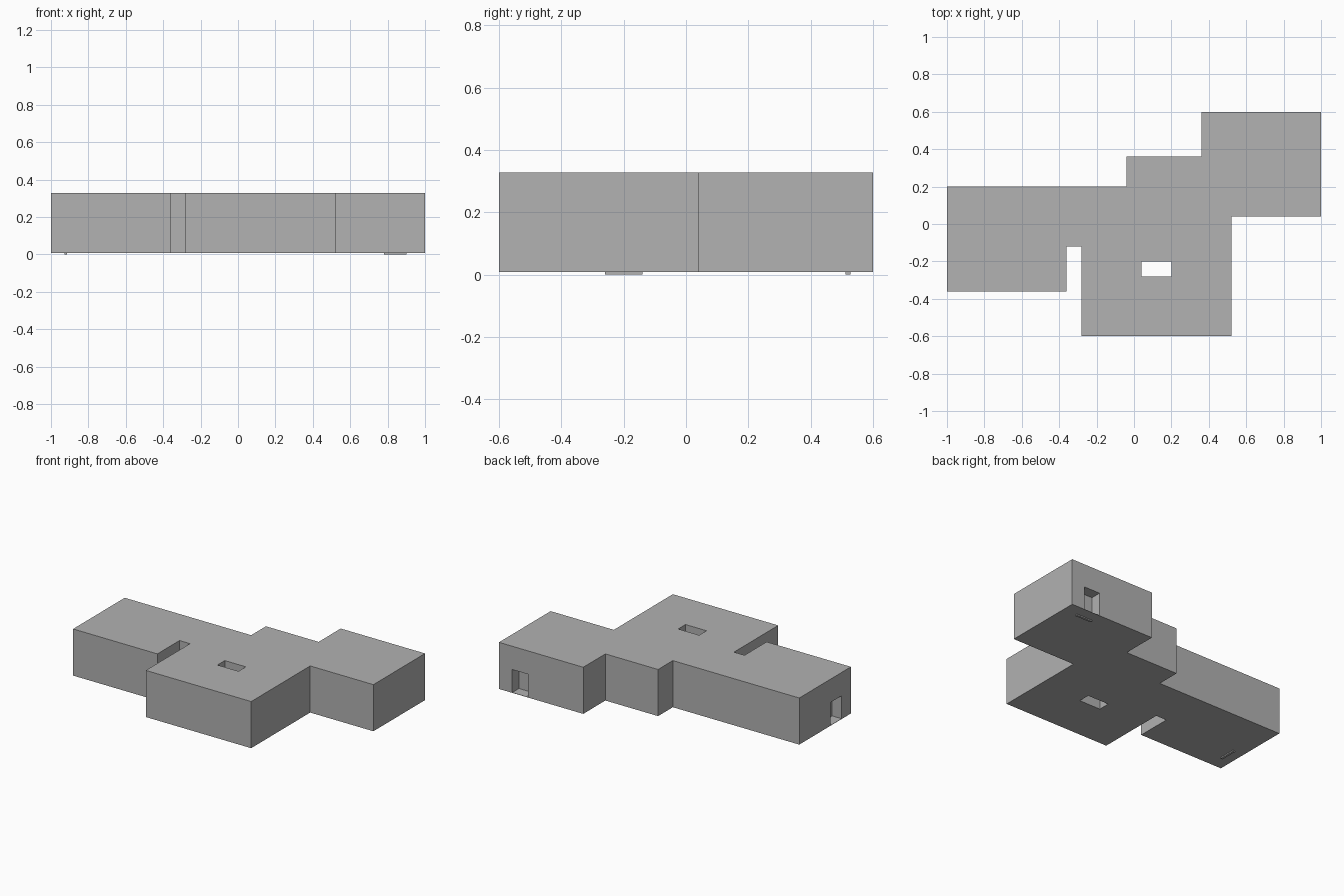
import bpy
import bmesh
from mathutils import Vector

old = bpy.data.objects.get("Cube")
if old:
    bpy.data.objects.remove(old, do_unlink=True)

FLOOR, ROOF, DOOR_TOP = 0.008, 0.328, 0.168

grey = bpy.data.materials.new("plain_grey")
grey.use_nodes = True
colour = (0.445, 0.445, 0.445, 1)
grey.diffuse_color = colour
grey.node_tree.nodes["Principled BSDF"].inputs["Base Color"].default_value = colour


def prism(name, outline, bottom, top):
    """Extrude a flat outline between two heights."""
    bm = bmesh.new()
    face = bm.faces.new([bm.verts.new((x, y, bottom)) for x, y in outline])
    result = bmesh.ops.extrude_face_region(bm, geom=[face])
    raised = [g for g in result["geom"] if isinstance(g, bmesh.types.BMVert)]
    bmesh.ops.translate(bm, verts=raised, vec=Vector((0, 0, top - bottom)))
    bmesh.ops.recalc_face_normals(bm, faces=bm.faces)
    mesh = bpy.data.meshes.new(name)
    bm.to_mesh(mesh)
    bm.free()
    mesh.materials.append(grey)
    obj = bpy.data.objects.new(name, mesh)
    bpy.context.collection.objects.link(obj)
    return obj


def box(name, x0, x1, y0, y1, bottom, top):
    return prism(name, [(x0, y0), (x1, y0), (x1, y1), (x0, y1)], bottom, top)


def cut(target, cutter):
    """Subtract the cutter, then discard it."""
    cutter.hide_render = True
    mod = target.modifiers.new("cut", 'BOOLEAN')
    mod.operation = 'DIFFERENCE'
    mod.solver = 'EXACT'
    mod.object = cutter
    bpy.context.view_layer.objects.active = target
    bpy.ops.object.modifier_apply(modifier=mod.name)
    bpy.data.objects.remove(cutter, do_unlink=True)


# Stepped building with wings and a narrow gap in the front
building = prism("building", [
    (-1, -0.36), (-0.36, -0.36), (-0.36, -0.12), (-0.28, -0.12),
    (-0.28, -0.6), (0.52, -0.6), (0.52, 0.04), (1, 0.04),
    (1, 0.6), (0.36, 0.6), (0.36, 0.36), (-0.04, 0.36),
    (-0.04, 0.2), (-1, 0.2)], FLOOR, ROOF)

# Open light shaft
cut(building, box("shaft_cutter", 0.04, 0.2, -0.28, -0.2, -0.1, 0.5))

# Recessed doorways in the back wall and the end wall
cut(building, box("back_doorway_cutter", 0.78, 0.9, 0.52, 0.7, FLOOR + 0.002, DOOR_TOP))
cut(building, box("end_doorway_cutter", -1.1, -0.92, -0.26, -0.14, FLOOR + 0.002, DOOR_TOP))

# Door panels reaching slightly below the floor
box("back_door", 0.78, 0.9, 0.512, 0.527, 0, DOOR_TOP)
box("end_door", -0.928, -0.913, -0.26, -0.14, 0, DOOR_TOP)
